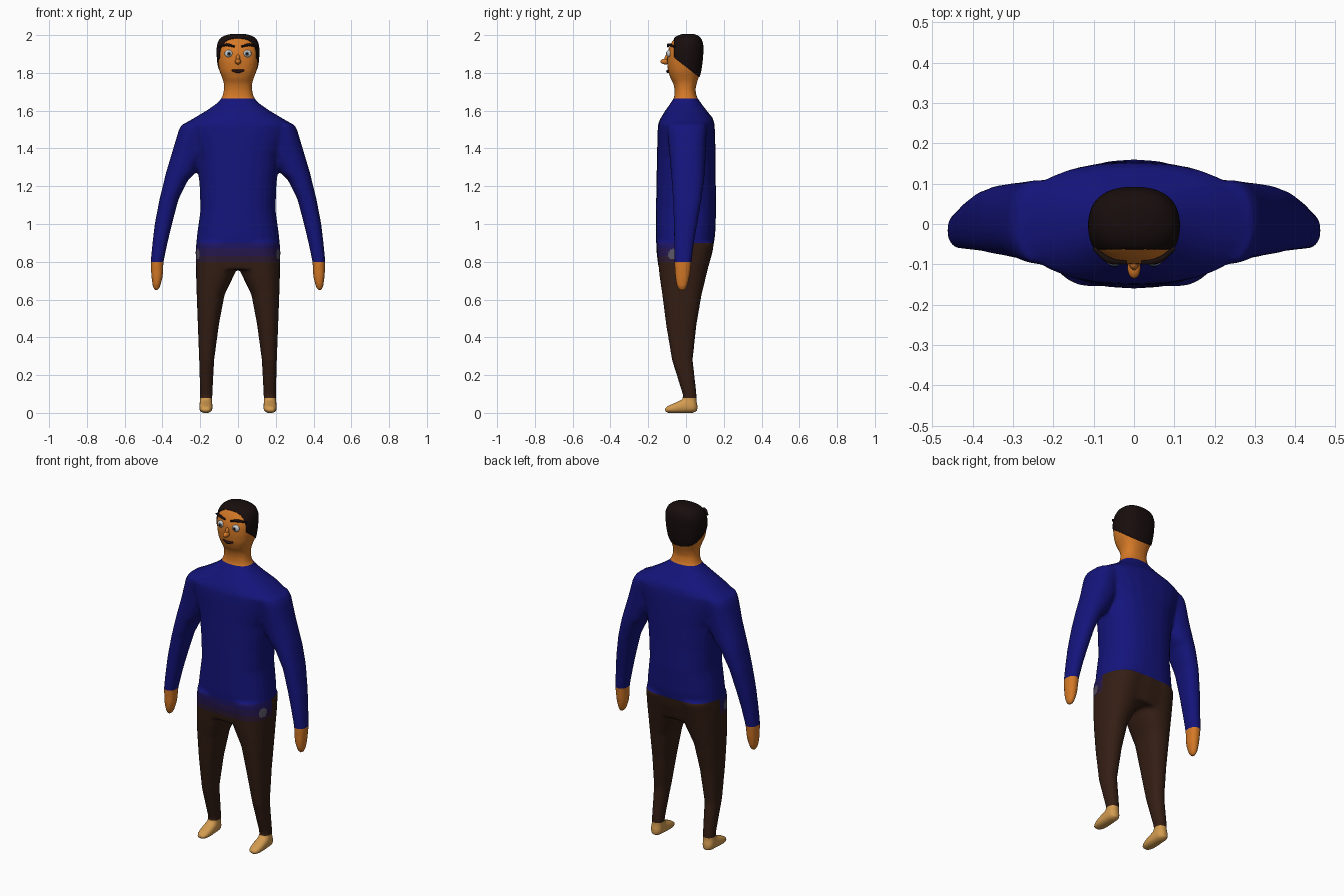
import bpy, bmesh
from math import cos, sin, pi, copysign
from mathutils import Vector

if "Cube" in bpy.data.objects:
    bpy.data.objects.remove(bpy.data.objects["Cube"])


def material(name, rgb):
    m = bpy.data.materials.new(name)
    m.diffuse_color = (*rgb, 1)
    m.use_nodes = True
    m.node_tree.nodes["Principled BSDF"].inputs["Base Color"].default_value = m.diffuse_color
    return m


def power(v, n):
    return copysign(abs(v) ** (2 / n), v)


def loft(bm, slices, side=1, n=2.3, along_y=False, seg=24):
    """Slices are (height, x0, x1, d0, d1); along_y sweeps front to back."""
    rings = []
    for h, x0, x1, d0, d1 in slices:
        ring = []
        for i in range(seg):
            a = 2 * pi * i / seg
            x = side * ((x0 + x1) / 2 + (x1 - x0) / 2 * power(cos(a), n))
            d = (d0 + d1) / 2 + (d1 - d0) / 2 * power(sin(a), n)
            ring.append(bm.verts.new((x, h, d) if along_y else (x, d, h)))
        rings.append(ring)
    faces = [bm.faces.new(rings[0]), bm.faces.new(rings[-1])]
    for a, b in zip(rings, rings[1:]):
        for i in range(seg):
            j = (i + 1) % seg
            faces.append(bm.faces.new((a[i], a[j], b[j], b[i])))
    bmesh.ops.recalc_face_normals(bm, faces=faces)


# Rough figure from overlapping lofts
torso = [(.76, .221, -.145, .115), (.85, .226, -.156, .14), (.945, .217, -.16, .155),
         (1.08, .198, -.159, .16), (1.21, .204, -.157, .158), (1.35, .22, -.154, .157),
         (1.48, .27, -.151, .154), (1.53, .287, -.148, .151), (1.56, .235, -.135, .143),
         (1.60, .168, -.11, .11), (1.64, .11, -.082, .08), (1.67, .084, -.062, .058),
         (1.71, .075, -.06, .05)]
head = [(1.65, .085, -.06, .06), (1.71, .075, -.06, .05), (1.745, .075, -.067, .057),
        (1.77, .083, -.082, .066), (1.81, .099, -.096, .078), (1.86, .108, -.101, .085),
        (1.91, .111, -.099, .089), (1.95, .109, -.084, .089), (1.98, .095, -.064, .079),
        (1.996, .068, -.042, .062), (2.003, .03, -.015, .04)]
arm = [(1.53, .16, .295, -.1, .105), (1.50, .16, .313, -.1, .11), (1.37, .17, .352, -.088, .105),
       (1.27, .225, .382, -.08, .1), (1.236, .262, .39, -.077, .097), (1.13, .315, .416, -.069, .083),
       (1.0, .349, .441, -.065, .06), (.9, .373, .453, -.063, .043), (.8, .394, .463, -.061, .03),
       (.72, .398, .459, -.059, .02), (.67, .411, .452, -.05, .008), (.647, .422, .443, -.037, -.004)]
leg = [(.9, -.02, .217, -.157, .15), (.8, -.01, .224, -.148, .125), (.72, .025, .222, -.14, .106),
       (.625, .071, .219, -.126, .083), (.467, .101, .213, -.106, .056), (.28, .126, .206, -.075, .036),
       (.095, .135, .201, -.017, .057), (.03, .137, .201, -.01, .055)]
foot = [(-.113, .152, .19, .006, .026), (-.1, .14, .2, 0, .036), (-.06, .133, .207, -.001, .053),
        (-.01, .134, .206, -.001, .075), (.04, .136, .204, 0, .075), (.06, .15, .19, .006, .05)]

bm = bmesh.new()
for s in (torso, head):
    loft(bm, [(z, -x, x, a, b) for z, x, a, b in s], n=2.4)
for side in (1, -1):
    loft(bm, arm, side)
    loft(bm, leg, side)
    loft(bm, foot, side, 2.6, True)
rough = bpy.data.meshes.new("rough_figure")
bm.to_mesh(rough)
bm.free()
figure = bpy.data.objects.new("rough_figure", rough)
bpy.context.collection.objects.link(figure)

# Fuse and soften
rm = figure.modifiers.new("fuse", 'REMESH')
rm.mode = 'VOXEL'
rm.voxel_size = .01
sm = figure.modifiers.new("soften", 'SMOOTH')
sm.factor = .5
sm.iterations = 8
deps = bpy.context.evaluated_depsgraph_get()
base = bmesh.new()
base.from_mesh(figure.evaluated_get(deps).to_mesh())
bpy.data.objects.remove(figure)

# Split along colour boundaries
cuts = [((0, 0, z), (0, 0, 1)) for z in (.08, .8, .83, .87, .9, 1.665)]
cuts += [((0, -.06, 0), (0, 1, 0)), ((0, 0, 0), (0, 1, 0)), ((0, -.06, 1.88), (0, .785, 1))]
for co, no in cuts:
    bmesh.ops.bisect_plane(base, geom=base.verts[:] + base.edges[:] + base.faces[:],
                           plane_co=co, plane_no=no)

skin = material("skin", (.66, .19, .02))
dark = material("hair", (.009, .004, .004))
brown = (.034, .013, .007)
patch = Vector((.215, -.07, .84))

# First matching rule claims each face
parts = [
    ("hair", dark, lambda c: c.y > -.06 and c.z > 1.88 - .785 * (c.y + .06)),
    ("head_and_neck", skin, lambda c: c.z > 1.665),
    ("hands", skin, lambda c: abs(c.x) > .3 and c.z < .8),
    ("sweater", material("blue_knit", (.007, .007, .2)), lambda c: c.z > .9 or abs(c.x) > .3),
    ("feet", material("pale_shoe", (.65, .33, .08)), lambda c: c.z < .08),
    ("hip_patches", material("grey_patch", (.1, .09, .13)),
     lambda c: (Vector((abs(c.x), c.y, c.z)) - patch).length < .028),
    ("upper_hem", material("violet", (.013, .008, .13)), lambda c: c.y < 0 and c.z > .87),
    ("middle_hem", material("plum", (.02, .009, .08)), lambda c: c.y < 0 and c.z > .83),
    ("lower_hem", material("dusk", (.027, .011, .035)), lambda c: c.y < 0 and c.z > .8),
    ("trousers", material("brown_cloth", brown), lambda c: True),
]
owner = []
for f in base.faces:
    c = f.calc_center_median()
    owner.append(next(i for i, p in enumerate(parts) if p[2](c)))
for i, (name, mat, _) in enumerate(parts):
    b = base.copy()
    b.faces.ensure_lookup_table()
    bmesh.ops.delete(b, geom=[f for f, o in zip(b.faces, owner) if o != i], context='FACES')
    for f in b.faces:
        f.smooth = True
    me = bpy.data.meshes.new(name)
    b.to_mesh(me)
    b.free()
    me.materials.append(mat)
    ob = bpy.data.objects.new(name, me)
    bpy.context.collection.objects.link(ob)
    if name == "hair":
        so = ob.modifiers.new("thickness", 'SOLIDIFY')
        so.thickness = .004
        so.offset = 1
base.free()


# Face details
def ball(name, loc, scale, mat):
    bpy.ops.mesh.primitive_uv_sphere_add(segments=24, ring_count=12, location=loc)
    ob = bpy.context.object
    ob.name = name
    ob.scale = scale
    ob.data.materials.append(mat)
    bpy.ops.object.shade_smooth()


def strand(name, pts, mat, radius):
    cu = bpy.data.curves.new(name, 'CURVE')
    cu.dimensions = '3D'
    cu.bevel_depth = radius
    cu.use_fill_caps = True
    sp = cu.splines.new('BEZIER')
    sp.bezier_points.add(len(pts) - 1)
    for i, (p, co) in enumerate(zip(sp.bezier_points, pts)):
        p.co = co
        p.handle_left_type = p.handle_right_type = 'AUTO'
        p.radius = 1 if 0 < i < len(pts) - 1 else .6
    cu.materials.append(mat)
    bpy.context.collection.objects.link(bpy.data.objects.new(name, cu))


white = material("eye_white", (.6, .6, .6))
iris = material("iris", (.12, .16, .2))
black = material("pupil", (.003, .003, .003))
for s, tag in ((1, "left"), (-1, "right")):
    ball(tag + "_eye", (s * .049, -.089, 1.902), (.022, .014, .02), white)
    ball(tag + "_iris", (s * .048, -.099, 1.902), (.012, .006, .012), iris)
    ball(tag + "_pupil", (s * .048, -.103, 1.902), (.006, .004, .006), black)
    strand(tag + "_brow", [(s * .018, -.096, 1.939), (s * .06, -.09, 1.949), (s * .1, -.06, 1.938)],
           dark, .008)
ball("nose", (0, -.109, 1.86), (.016, .026, .015), skin)
ball("nose_bridge", (0, -.1, 1.875), (.011, .014, .022), skin)
strand("mouth", [(-.034, -.089, 1.815), (0, -.096, 1.808), (.034, -.089, 1.815)],
       material("lips", (.02, .005, .005)), .009)
